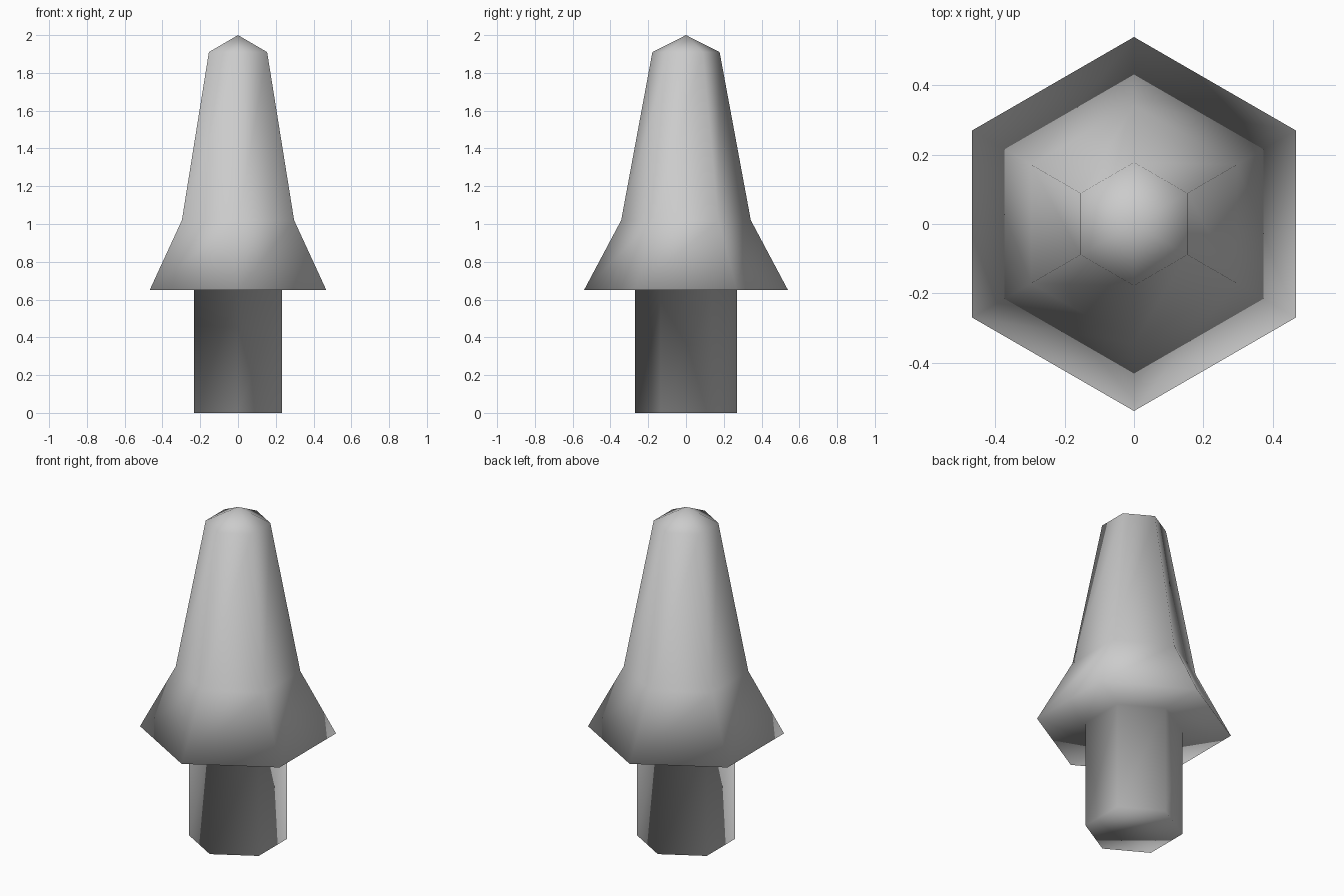
import bpy, bmesh, math

if "Cube" in bpy.data.objects:
    bpy.data.objects.remove(bpy.data.objects["Cube"])

SIDES = 6
# (radius, height) from the foot to the shoulder of the tip
PROFILE = [(0.27, 0.0), (0.27, 0.65), (0.54, 0.65), (0.343, 1.02), (0.178, 1.91)]


def ring(bm, radius, z):
    # corners point along +y and -y
    return [bm.verts.new((radius * math.cos(math.radians(90) + 2 * math.pi * i / SIDES),
                          radius * math.sin(math.radians(90) + 2 * math.pi * i / SIDES), z))
            for i in range(SIDES)]


bm = bmesh.new()
rings = [ring(bm, r, z) for r, z in PROFILE]

# trunk, flared skirt and tapering crown
for low, high in zip(rings, rings[1:]):
    for i in range(SIDES):
        j = (i + 1) % SIDES
        bm.faces.new((low[i], low[j], high[j], high[i]))

# pointed tip and closed foot
tip = bm.verts.new((0, 0, 2.0))
for i in range(SIDES):
    bm.faces.new((rings[-1][i], rings[-1][(i + 1) % SIDES], tip))
bm.faces.new(rings[0][::-1])

bmesh.ops.recalc_face_normals(bm, faces=bm.faces[:])
for f in bm.faces:
    f.smooth = True

mesh = bpy.data.meshes.new("low_poly_tree")
bm.to_mesh(mesh)
bm.free()
tree = bpy.data.objects.new("low_poly_tree", mesh)
bpy.context.collection.objects.link(tree)
